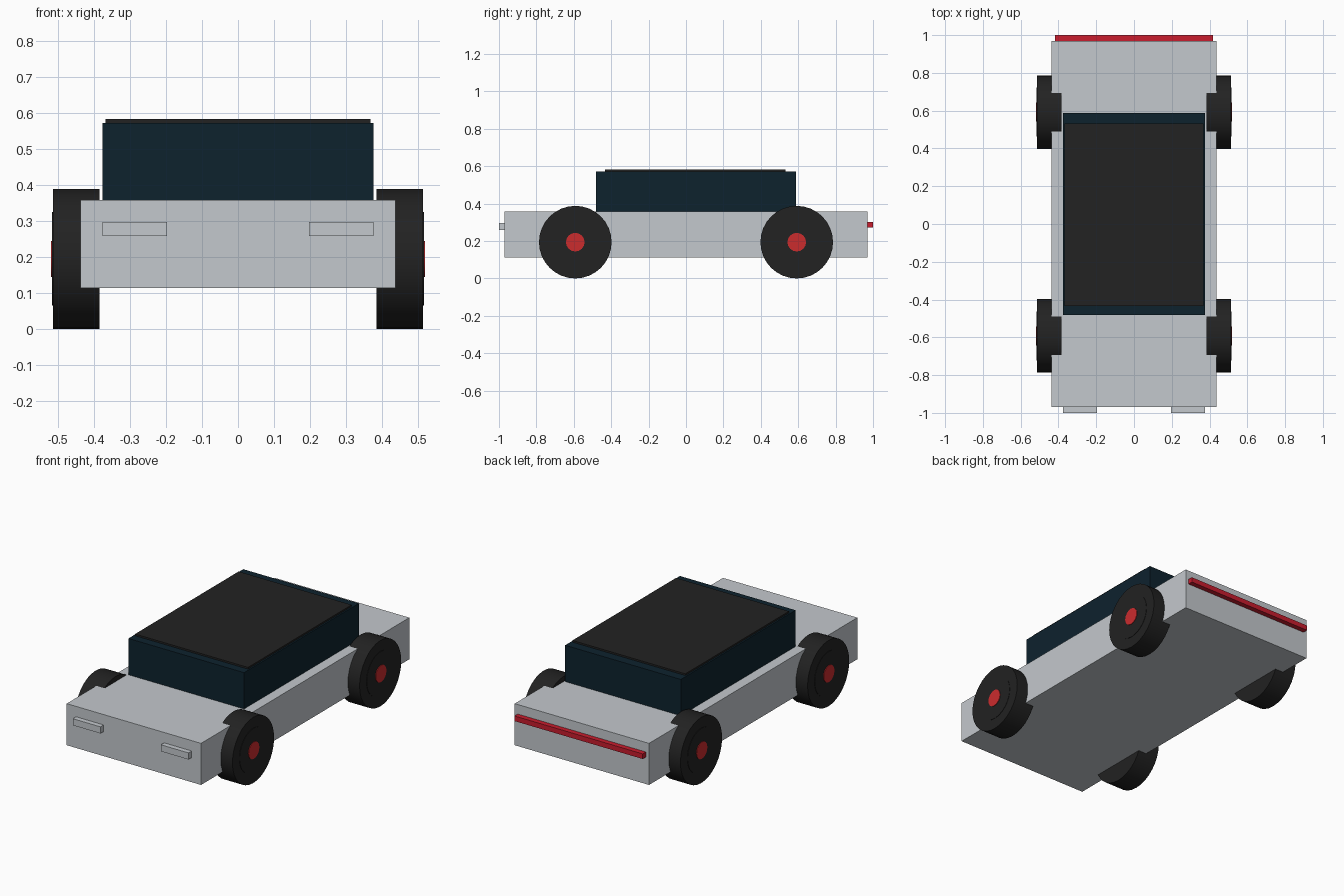
import bpy
from math import pi

cube = bpy.data.objects.get("Cube")
if cube:
    bpy.data.objects.remove(cube, do_unlink=True)


def make_material(name, rgb, roughness=0.6):
    mat = bpy.data.materials.new(name)
    mat.use_nodes = True
    color = (*rgb, 1.0)
    mat.diffuse_color = color
    bsdf = mat.node_tree.nodes["Principled BSDF"]
    bsdf.inputs["Base Color"].default_value = color
    bsdf.inputs["Roughness"].default_value = roughness
    return mat


silver = make_material("silver paint", (0.55, 0.58, 0.61))
glass = make_material("dark blue glass", (0.004, 0.016, 0.027))
black = make_material("black rubber", (0.016, 0.016, 0.016))
hub_red = make_material("hub red", (0.6, 0.025, 0.027))
light_red = make_material("tail light red", (0.58, 0.012, 0.027))


def box(name, low, high, mat):
    """Box between two opposite corners."""
    center = [(a + b) / 2 for a, b in zip(low, high)]
    bpy.ops.mesh.primitive_cube_add(size=1, location=center)
    obj = bpy.context.object
    obj.name = name
    obj.scale = [b - a for a, b in zip(low, high)]
    bpy.ops.object.transform_apply(location=False, rotation=False, scale=True)
    obj.data.materials.append(mat)
    return obj


def disc(name, radius, x_in, x_out, y, side, sides, mat):
    """Cylinder along x, at wheel height, on one side of the car."""
    bpy.ops.mesh.primitive_cylinder_add(
        vertices=sides, radius=radius, depth=x_out - x_in,
        location=(side * (x_in + x_out) / 2, y, WHEEL_R), rotation=(0, pi / 2, 0))
    obj = bpy.context.object
    obj.name = name
    obj.data.materials.append(mat)
    bpy.ops.object.shade_smooth_by_angle()
    return obj


WHEEL_R = 0.194
AXLE_Y = 0.592

# Body, cabin and roof panel
box("body", (-0.438, -0.97, 0.113), (0.438, 0.97, 0.358), silver)
box("cabin", (-0.377, -0.482, 0.35), (0.377, 0.587, 0.572), glass)
box("roof_panel", (-0.368, -0.433, 0.565), (0.368, 0.532, 0.582), black)

# Lights
for side, label in ((1, "left"), (-1, "right")):
    xs = sorted((side * 0.197, side * 0.377))
    box(f"{label}_headlight", (xs[0], -1.0, 0.258), (xs[1], -0.96, 0.297), silver)
box("tail_light_bar", (-0.418, 0.96, 0.272), (0.418, 1.0, 0.302), light_red)

# Wheels: tyre, rim plate and hub cap
for y, end in ((-AXLE_Y, "front"), (AXLE_Y, "rear")):
    for side, label in ((1, "left"), (-1, "right")):
        name = f"{end}_{label}"
        disc(f"{name}_tyre", WHEEL_R, 0.384, 0.514, y, side, 32, black)
        disc(f"{name}_rim", 0.13, 0.45, 0.516, y, side, 32, black)
        disc(f"{name}_hub", 0.05, 0.47, 0.519, y, side, 16, hub_red)
